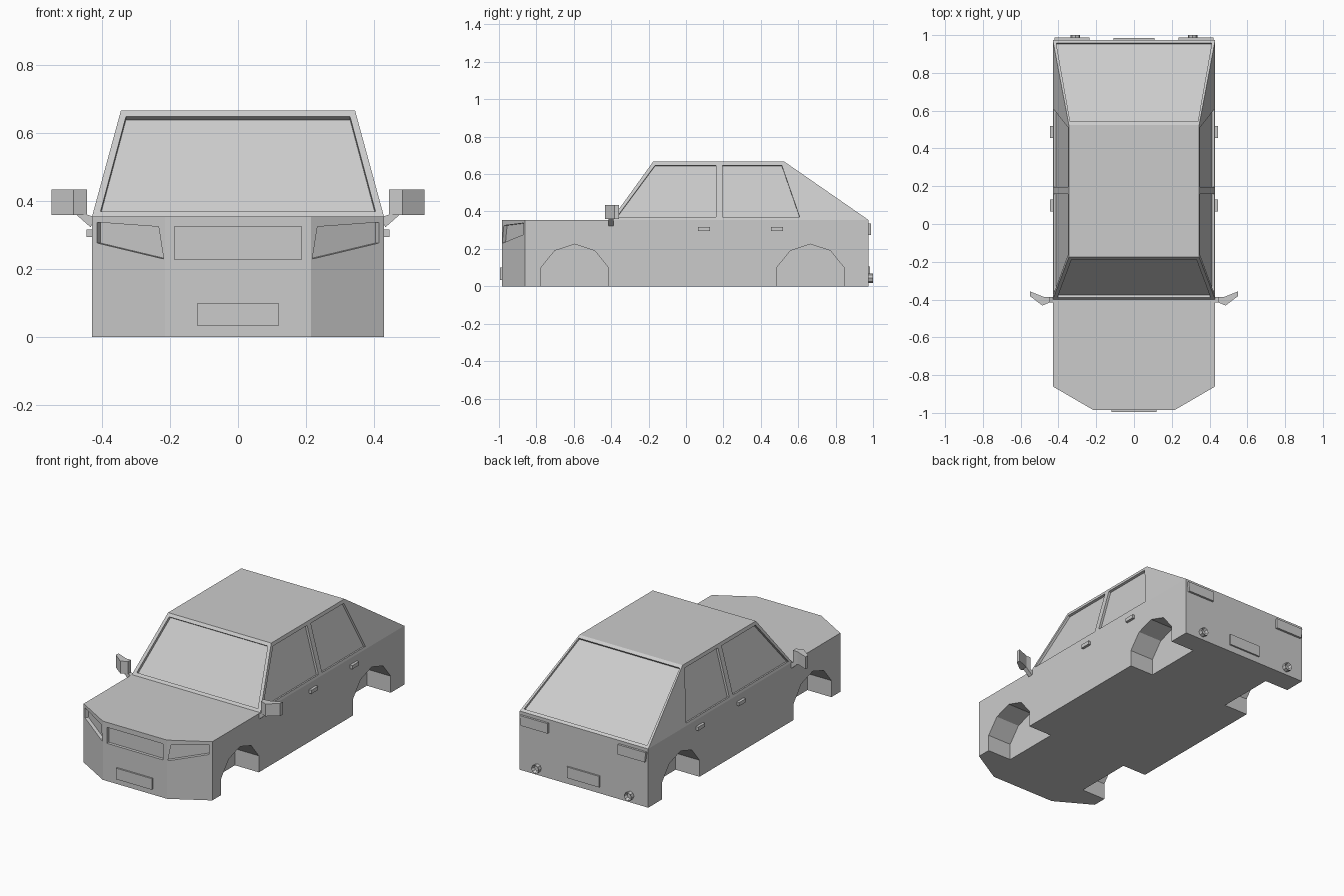
import bpy, bmesh, math
from mathutils import Vector, Matrix

if "Cube" in bpy.data.objects:
    bpy.data.objects.remove(bpy.data.objects["Cube"])

W, BELT, ROOF_W, ROOF = 0.43, 0.355, 0.345, 0.667


def finish(name, bm):
    bmesh.ops.recalc_face_normals(bm, faces=bm.faces)
    me = bpy.data.meshes.new(name)
    bm.to_mesh(me)
    bm.free()
    ob = bpy.data.objects.new(name, me)
    bpy.context.collection.objects.link(ob)
    return ob


def prism(name, pts, out, inn):
    """Extrude a flat polygon outwards by out and inwards by inn."""
    pts = [Vector(p) for p in pts]
    n = (pts[1] - pts[0]).cross(pts[2] - pts[1]).normalized()
    if n.dot(sum(pts, Vector()) / len(pts) - Vector((0, 0, 0.3))) < 0:
        n = -n
    bm = bmesh.new()
    a = [bm.verts.new(p + n * out) for p in pts]
    b = [bm.verts.new(p - n * inn) for p in pts]
    bm.faces.new(a)
    bm.faces.new(b)
    for i in range(len(a)):
        j = (i + 1) % len(a)
        bm.faces.new((a[i], a[j], b[j], b[i]))
    return finish(name, bm)


def box(name, x0, x1, y0, y1, z0, z1):
    bm = bmesh.new()
    bmesh.ops.create_cube(bm, size=1)
    bmesh.ops.scale(bm, vec=(x1 - x0, y1 - y0, z1 - z0), verts=bm.verts)
    bmesh.ops.translate(bm, vec=((x0 + x1) / 2, (y0 + y1) / 2, (z0 + z1) / 2), verts=bm.verts)
    return finish(name, bm)


# Body shell: plan outline raised to the belt line, with tapered cabin
half = [(0.215, -0.985), (W, -0.86), (W, -0.40), (W, 0.975)]
plan = half + [(-x, y) for x, y in reversed(half)]
bm = bmesh.new()
lo = [bm.verts.new((x, y, 0)) for x, y in plan]
hi = [bm.verts.new((x, y, BELT)) for x, y in plan]
roof = [bm.verts.new((x, y, ROOF)) for x, y in
        ((ROOF_W, -0.175), (ROOF_W, 0.525), (-ROOF_W, 0.525), (-ROOF_W, -0.175))]
bm.faces.new(lo)
for i in range(8):
    j = (i + 1) % 8
    bm.faces.new((lo[i], lo[j], hi[j], hi[i]))
bm.faces.new([hi[i] for i in (0, 1, 2, 5, 6, 7)])
bm.faces.new(roof)
for i in range(4):
    j = (i + 1) % 4
    bm.faces.new((hi[2 + i], hi[2 + j], roof[j], roof[i]))
body = finish("car_body", bm)


# Points on the sloping cabin sides, screens and angled front corners
def t(z):
    return (z - BELT) / (ROOF - BELT)


def on_side(s, yz):
    return [(s * (W - (W - ROOF_W) * t(z)), y, z) for y, z in yz]


def on_screen(y0, y1, xz):
    return [(x, y0 + (y1 - y0) * t(z), z) for x, z in xz]


def on_corner(s, xz):
    return [(s * x, -0.985 + (x - 0.215) * 0.125 / 0.215, z) for x, z in xz]


# Cutters: windscreen, rear window, grille
cutters = [
    prism("cut", on_screen(-0.40, -0.175, [(-0.405, 0.37), (0.405, 0.37), (0.33, 0.65), (-0.33, 0.65)]), 0.05, 0.017),
    prism("cut", on_screen(0.975, 0.525, [(-0.412, 0.366), (0.412, 0.366), (0.338, 0.655), (-0.338, 0.655)]), 0.05, 0.012),
    box("cut", -0.187, 0.187, -1.1, -0.967, 0.228, 0.325),
]
arch = [(-0.18, -0.1), (-0.18, 0.1), (-0.107, 0.19), (0, 0.225), (0.107, 0.19), (0.18, 0.1), (0.18, -0.1)]
for s in (1, -1):
    # Side windows, headlight recesses and wheel arches
    cutters.append(prism("cut", on_side(s, [(-0.37, 0.37), (-0.165, 0.647), (0.16, 0.647), (0.16, 0.37)]), 0.05, 0.014))
    cutters.append(prism("cut", on_side(s, [(0.195, 0.37), (0.195, 0.647), (0.512, 0.647), (0.608, 0.37)]), 0.05, 0.014))
    cutters.append(prism("cut", on_corner(s, [(0.415, 0.338), (0.415, 0.277), (0.219, 0.23), (0.234, 0.325)]), 0.05, 0.02))
    for cy in (-0.595, 0.665):
        cutters.append(prism("cut", [(s * W, cy + y, z) for y, z in arch], 0.1, 0.16))

bpy.context.view_layer.objects.active = body
for c in cutters:
    c.hide_render = True
    m = body.modifiers.new("cut", 'BOOLEAN')
    m.operation, m.solver, m.object = 'DIFFERENCE', 'EXACT', c
    bpy.ops.object.modifier_apply(modifier=m.name)
    bpy.data.objects.remove(c)

# Number plates
box("front_plate", -0.12, 0.12, -0.995, -0.98, 0.033, 0.10)
box("rear_plate", -0.108, 0.108, 0.97, 0.985, 0.04, 0.107)

head = [(0.445, -0.387), (0.475, -0.387), (0.55, -0.357), (0.55, -0.382), (0.485, -0.432), (0.445, -0.415)]
stem = [(0.42, 0.352), (0.434, 0.323), (0.478, 0.362), (0.448, 0.362)]
for s, side in ((1, "right"), (-1, "left")):
    # Door handles
    for y, pos in ((0.097, "front"), (0.487, "rear")):
        x = sorted((s * 0.425, s * 0.446))
        box(f"{pos}_door_handle_{side}", x[0], x[1], y - 0.032, y + 0.032, 0.295, 0.317)
    # Tail lights
    prism(f"tail_light_{side}", [(s * x, 0.975, z) for x, z in
          ((0.235, 0.275), (0.415, 0.275), (0.422, 0.335), (0.235, 0.335))], 0.013, 0.005)
    # Wing mirrors: faceted head on a slanted stem
    prism(f"mirror_head_{side}", [(s * x, y, 0.3975) for x, y in head], 0.0375, 0.0375)
    prism(f"mirror_stem_{side}", [(s * x, -0.402, z) for x, z in stem], 0.013, 0.015)
    # Exhaust pipes with hollow ends
    bm = bmesh.new()
    bmesh.ops.create_cone(bm, cap_ends=True, segments=8, radius1=0.025, radius2=0.025, depth=0.035,
                          matrix=Matrix.Translation((s * 0.31, 0.9825, 0.043)) @ Matrix.Rotation(-math.pi / 2, 4, 'X'))
    end = [f for f in bm.faces if f.calc_center_median().y > 0.995]
    bmesh.ops.inset_region(bm, faces=end, thickness=0.008)
    bmesh.ops.translate(bm, vec=(0, -0.02, 0), verts=end[0].verts)
    finish(f"exhaust_{side}", bm)
